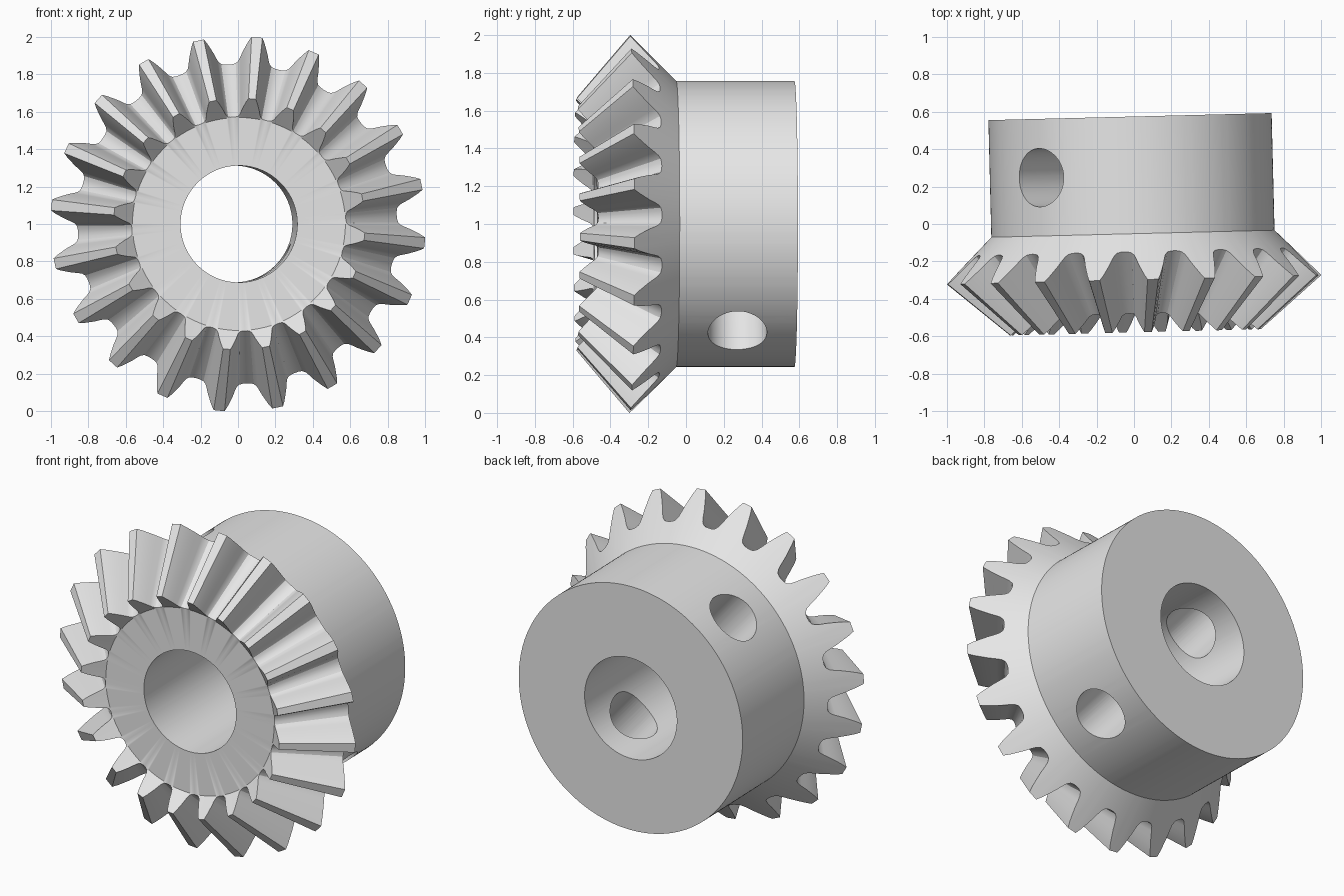
import bpy, bmesh
from math import sin, cos, pi, radians

TEETH = 20
PITCH = 2 * pi / TEETH
FIRST = radians(5.8)      # first tooth, measured from straight up
APEX = -1.15              # where the tooth cones meet on the axis
INNER = 0.67              # size of the small tooth end against the large one
HUB_R, BORE_R, BACK_Y = 0.757, 0.312, 0.574

default = bpy.data.objects.get("Cube")
if default:
    bpy.data.objects.remove(default, do_unlink=True)

metal = bpy.data.materials.new("plain grey metal")
metal.use_nodes = True
grey = (0.8, 0.8, 0.8, 1)
metal.diffuse_color = grey
metal.node_tree.nodes["Principled BSDF"].inputs["Base Color"].default_value = grey

# Half of one tooth: angle from its centre line, radius on the back cone
half = [(0.029, 1.003), (0.044, 0.978), (0.058, 0.95), (0.073, 0.92),
        (0.086, 0.89), (0.096, 0.872), (0.112, 0.859), (0.135, 0.854)]
tooth = [(-a, r) for a, r in reversed(half)] + half + [(PITCH / 2, 0.853)]
outline = [(FIRST + i * PITCH + a, r) for i in range(TEETH) for a, r in tooth]

bm = bmesh.new()


def ring(place):
    """One loop of vertices; place(radius) gives the new radius and depth."""
    verts = []
    for a, r in outline:
        radius, y = place(r)
        verts.append(bm.verts.new((radius * sin(a), y, radius * cos(a))))
    return verts


def large_end(r):
    return r, 0.705 - r


def small_end(r):
    return r * INNER, APEX + (0.705 - r - APEX) * INNER


FRONT_Y = small_end(0.853)[1]
rings = [
    ring(lambda r: (BORE_R, BACK_Y)),
    ring(lambda r: (HUB_R, BACK_Y)),
    ring(lambda r: (HUB_R, 0.705 - HUB_R)),
    ring(large_end),
    ring(small_end),
    ring(lambda r: (0.569, FRONT_Y)),
    ring(lambda r: (BORE_R, FRONT_Y)),
]
# Skin neighbouring loops, closing through the bore
n = len(outline)
for k, loop in enumerate(rings):
    following = rings[(k + 1) % len(rings)]
    for i in range(n):
        j = (i + 1) % n
        bm.faces.new((loop[i], loop[j], following[j], following[i]))
bmesh.ops.recalc_face_normals(bm, faces=bm.faces)

mesh = bpy.data.meshes.new("bevel_gear")
bm.to_mesh(mesh)
bm.free()
mesh.materials.append(metal)
gear = bpy.data.objects.new("bevel_gear", mesh)
bpy.context.collection.objects.link(gear)

# Set screw hole drilled right across the hub
bpy.ops.mesh.primitive_cylinder_add(vertices=64, radius=0.156, depth=2.4,
                                    location=(0, 0.26, 0),
                                    rotation=(0, radians(-40.5), 0))
drill = bpy.context.object
drill.name = "screw_hole_cutter"
drill.hide_render = True
drill.data.materials.append(metal)

bpy.ops.object.select_all(action="DESELECT")
gear.select_set(True)
bpy.context.view_layer.objects.active = gear
cut = gear.modifiers.new("screw_hole", "BOOLEAN")
cut.operation = "DIFFERENCE"
cut.solver = "EXACT"
cut.object = drill
bpy.ops.object.modifier_apply(modifier=cut.name)
bpy.data.objects.remove(drill, do_unlink=True)

bpy.ops.object.shade_smooth_by_angle(angle=radians(30))

# Stand the gear up with its slight turn
gear.location = (-0.007, 0, 1)
gear.rotation_euler = (0, 0, 0.025)
